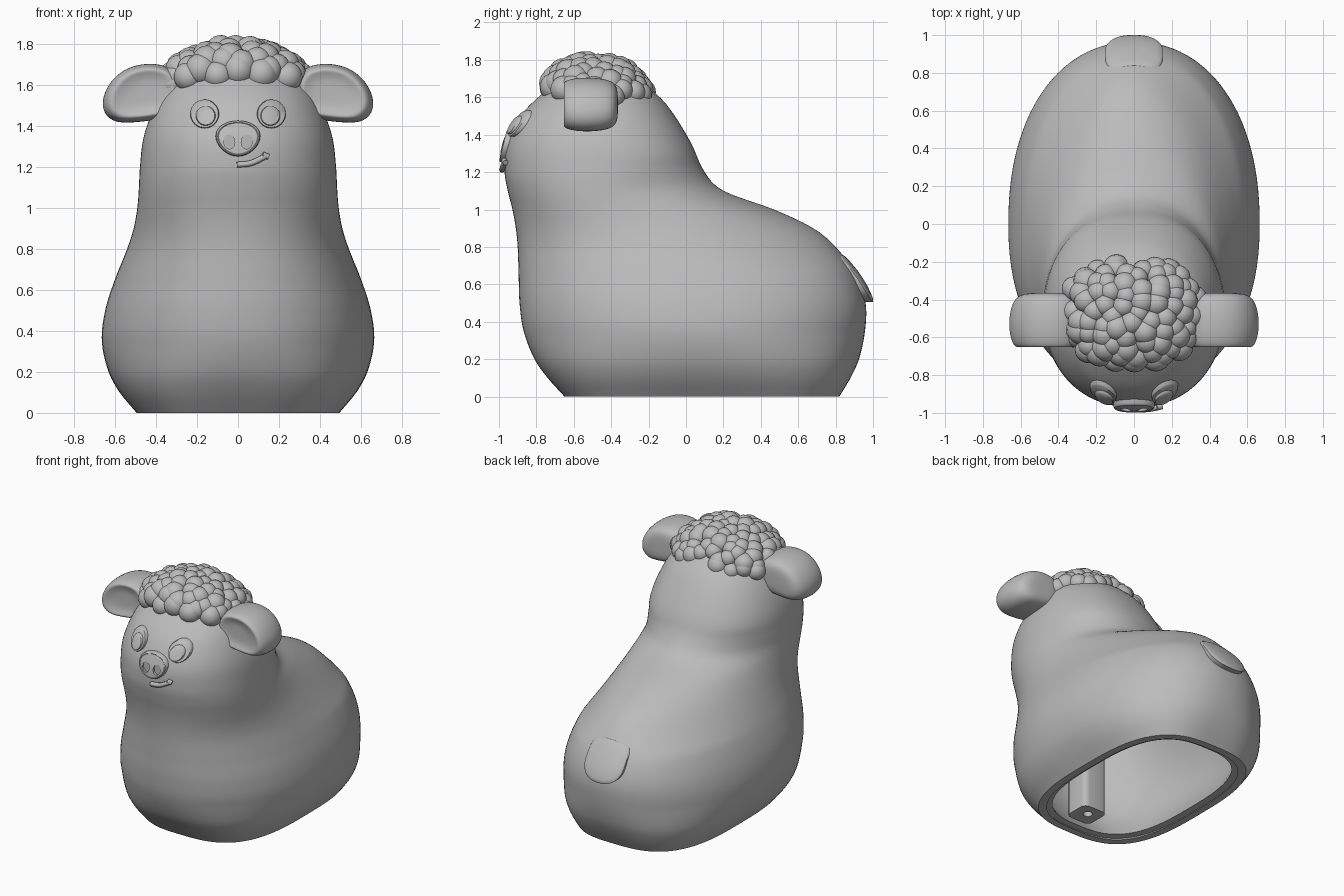
import bpy, bmesh, math, random
from mathutils import Vector, Matrix

if "Cube" in bpy.data.objects:
    bpy.data.objects.remove(bpy.data.objects["Cube"])
random.seed(4)

grey = bpy.data.materials.new("matte_grey")
grey.use_nodes = True
grey.diffuse_color = (0.5, 0.5, 0.5, 1)
grey.node_tree.nodes["Principled BSDF"].inputs["Base Color"].default_value = grey.diffuse_color

# Body sections: height, front y, back y, half width, y of the widest point
SECTIONS = [
    (0, -.65, .82, .495, .08), (.1, -.74, .88, .578, .05), (.2, -.81, .925, .632, .03),
    (.35, -.868, .957, .665, 0), (.5, -.89, .96, .649, -.03), (.65, -.895, .91, .602, -.08),
    (.8, -.9, .8, .542, -.18), (.9, -.91, .68, .51, -.28), (1, -.928, .47, .492, -.38),
    (1.1, -.953, .2, .484, -.44), (1.2, -.97, .1, .479, -.45), (1.35, -.958, .03, .46, -.46),
    (1.5, -.885, -.06, .405, -.47), (1.6, -.79, -.14, .34, -.47), (1.7, -.66, -.27, .22, -.47),
    (1.76, -.5, -.44, .03, -.47)]


def section(z):
    """Smoothly interpolated front, back, half width and centre at height z."""
    n = len(SECTIONS) - 1
    i = max(k for k in range(n) if SECTIONS[k][0] <= max(z, 0))
    a, b = SECTIONS[i], SECTIONS[i + 1]
    p, q = SECTIONS[max(i - 1, 0)], SECTIONS[min(i + 2, n)]
    h = b[0] - a[0]
    t = (z - a[0]) / h
    out = []
    for c in range(1, 5):
        m0 = (b[c] - p[c]) / (b[0] - p[0]) * h
        m1 = (q[c] - a[c]) / (q[0] - a[0]) * h
        out.append((2*t**3 - 3*t**2 + 1) * a[c] + (t**3 - 2*t**2 + t) * m0
                   + (3*t**2 - 2*t**3) * b[c] + (t**3 - t**2) * m1)
    return out


def squareness(z, side):
    """Superellipse exponent: boxier at the base, leaner behind the neck."""
    n = 2.2 + .8 * max(0, 1 - z / .35) ** 1.5
    if side > 0:
        n -= .4 * max(0, 1 - ((z - .98) / .3) ** 2)
    return n


def surface_y(x, z, side):
    """Body surface at x, z on the front (-1) or back (1)."""
    front, back, w, mid = section(z)
    reach = mid - front if side < 0 else back - mid
    n = squareness(z, side)
    return mid + side * reach * max(0, 1 - abs(x / w) ** n) ** (1 / n)


def signed_power(v, p):
    return math.copysign(abs(v) ** p, v)


def shade(obj, angle):
    bpy.ops.object.select_all(action='DESELECT')
    obj.select_set(True)
    bpy.context.view_layer.objects.active = obj
    bpy.ops.object.shade_smooth_by_angle(angle=math.radians(angle))


def finish(name, bm, angle=40):
    bmesh.ops.recalc_face_normals(bm, faces=bm.faces)
    mesh = bpy.data.meshes.new(name)
    bm.to_mesh(mesh)
    bm.free()
    obj = bpy.data.objects.new(name, mesh)
    bpy.context.collection.objects.link(obj)
    mesh.materials.append(grey)
    shade(obj, angle)
    return obj


def loft(name, rings, angle=40):
    """Skin closed rings of points and cap both ends."""
    bm = bmesh.new()
    loops = [[bm.verts.new(p) for p in ring] for ring in rings]
    n = len(loops[0])
    for a, b in zip(loops, loops[1:]):
        for k in range(n):
            bm.faces.new((a[k], a[(k + 1) % n], b[(k + 1) % n], b[k]))
    for loop in (loops[0], loops[-1]):
        centre = bm.verts.new(sum((v.co for v in loop), Vector()) / n)
        for k in range(n):
            bm.faces.new((loop[k], loop[(k + 1) % n], centre))
    return finish(name, bm, angle)


def oval(cx, cz, rx, rz, n=40, taper=0):
    """Oval in x, z; taper makes the top wider than the bottom."""
    turn = [math.tau * k / n for k in range(n)]
    return [(cx + rx * math.cos(a) * (1 + taper * math.sin(a)), cz + rz * math.sin(a)) for a in turn]


def pad(name, outline, steps, side=-1, lift=lambda z: 0, angle=40):
    """Raised patch that follows the body; steps are (scale, height) pairs."""
    n = len(outline)
    cx, cz = (sum(p[i] for p in outline) / n for i in (0, 1))
    rings = []
    for s, d in steps:
        pts = [(cx + (x - cx) * s, cz + (z - cz) * s) for x, z in outline]
        rings.append([(x, surface_y(x, z, side) + side * (d + (lift(z) if d > 0 else 0)), z)
                      for x, z in pts])
    return loft(name, rings, angle)


# Hollow body with a stepped rim underneath
def body_ring(z, inset=0, n=112):
    front, back, w, mid = section(z)
    ring = []
    for k in range(n):
        a = math.tau * k / n
        side = 1 if math.sin(a) > 0 else -1
        c, s = (signed_power(f(a), 2 / squareness(z, side)) for f in (math.cos, math.sin))
        reach = back - mid if side > 0 else mid - front
        ring.append(((w - inset) * c, mid + (reach - inset) * s, z))
    return ring


levels = 72
rings = [body_ring(1.76 * (1 - k / levels)) for k in range(levels + 1)]
rings += [body_ring(0, .05), body_ring(.022, .05), body_ring(.022, .1)]
rings += [body_ring(.06 + .1 * k, .11) for k in range(16)]
loft("body", rings)


def drill(target, matrix):
    """Cut a round hole and discard the cutter."""
    bm = bmesh.new()
    bmesh.ops.create_cone(bm, cap_ends=True, segments=32, radius1=1, radius2=1, depth=1, matrix=matrix)
    cutter = finish("cutter", bm)
    cutter.hide_render = True
    mod = target.modifiers.new("hole", 'BOOLEAN')
    mod.operation, mod.object, mod.solver = 'DIFFERENCE', cutter, 'EXACT'
    bpy.context.view_layer.objects.active = target
    bpy.ops.object.modifier_apply(modifier=mod.name)
    bpy.data.objects.remove(cutter)
    shade(target, 30)


# Screw post against the inside of the front wall
bm = bmesh.new()
bmesh.ops.create_cube(bm, size=1, matrix=Matrix.Translation((0, -.48, .5)) @ Matrix.Diagonal((.19, .19, .88, 1)))
upright = [e for e in bm.edges if abs(e.verts[0].co.z - e.verts[1].co.z) > .5]
bmesh.ops.bevel(bm, geom=upright, offset=.04, segments=4, affect='EDGES', profile=.5)
post = finish("screw_post", bm)
drill(post, Matrix.Translation((0, -.47, .06)) @ Matrix.Diagonal((.03, .03, .2, 1)))

# Ears: almost flat in front, rounded behind
EAR = [(.28, 1.65), (.36, 1.7), (.46, 1.705), (.55, 1.68), (.62, 1.62), (.66, 1.54),
       (.655, 1.465), (.6, 1.42), (.52, 1.42), (.42, 1.43), (.28, 1.46)]
EAR_STEPS = [(.25, -.636), (.5, -.638), (.7, -.648), (.82, -.656), (.92, -.64), (.99, -.6),
             (1.025, -.55), (1.02, -.49), (.96, -.43), (.86, -.39), (.66, -.368), (.3, -.364)]
for side, label in ((1, "left"), (-1, "right")):
    ear = loft(label + "_ear", [[(side * (.44 + (x - .44) * s), y, 1.56 + (z - 1.56) * s)
                                 for x, z in EAR] for s, y in EAR_STEPS], 80)
    smooth = ear.modifiers.new("smooth", 'SUBSURF')
    smooth.levels = smooth.render_levels = 2

    # Eyes: flat disc with a smaller raised disc set low and inward
    pad(label + "_eye", oval(side * .163, 1.46, .07, .07),
        [(1, -.03), (1, .018), (.95, .025), (.3, .025)])
    pad(label + "_pupil", oval(side * .158, 1.451, .048, .048),
        [(1, -.01), (1, .033), (.92, .04), (.4, .042)])

# Snout with two nostrils
snout = pad("snout", oval(0, 1.34, .108, .087, 48, .14),
            [(.3, -.03), (1, -.03), (1, .018), (.96, .026), (.91, .028), (.87, .024), (.3, .025)])
for side in (1, -1):
    drill(snout, Matrix.Translation((side * .043, -1.02, 1.325)) @ Matrix.Rotation(side * .15, 4, 'Y')
          @ Matrix.Rotation(math.pi / 2, 4, 'X') @ Matrix.Diagonal((.027, .036, .09, 1)))


# Crooked smile with a cheek tick
def stroke(name, points):
    curve = bpy.data.curves.new(name, 'CURVE')
    curve.dimensions = '3D'
    curve.bevel_depth, curve.bevel_resolution, curve.use_fill_caps = .016, 1, True
    spline = curve.splines.new('BEZIER')
    spline.bezier_points.add(len(points) - 1)
    for bp, (x, z) in zip(spline.bezier_points, points):
        bp.co = (x, surface_y(x, z, -1) - .013, z)
        bp.handle_left_type = bp.handle_right_type = 'AUTO'
    curve.materials.append(grey)
    bpy.context.collection.objects.link(bpy.data.objects.new(name, curve))


stroke("mouth", [(-.005, 1.212), (.06, 1.219), (.105, 1.238), (.135, 1.255)])
stroke("cheek_tick", [(.12, 1.262), (.148, 1.25)])

# Tail: a flap that lifts away from the body towards its tip
tail_outline = []
for k in range(48):
    c, s = math.cos(math.tau * k / 48), math.sin(math.tau * k / 48)
    power = .5 if s > 0 else .85
    tail_outline.append((.152 * signed_power(c, power), .63 + .125 * signed_power(s, power)))
pad("tail", tail_outline, [(.3, -.04), (1, -.04), (1, .003), (.95, .008), (.8, .012), (.3, .012)],
    1, lambda z: .16 * max(0, .73 - z), 50)

# Woolly curls over the crown: larger and higher at the brow, lower at the sides
bm = bmesh.new()
total = 84
golden = math.pi * (3 - math.sqrt(5))
for k in range(total):
    up = 1 - .8 * (k + .5) / total
    spread = math.sqrt(1 - up * up)
    a = k * golden + random.uniform(-.12, .12)
    brow = max(0, -math.sin(a)) ** 2 * spread
    temple = math.cos(a) ** 2 * spread ** 3
    spot = Vector((-.01 + .355 * spread * signed_power(math.cos(a), .85),
                   -.468 + .253 * spread * signed_power(math.sin(a), .85),
                   1.57 + .207 * up + .04 * brow - .025 * temple))
    r = random.uniform(.056, .07) + .014 * brow
    bmesh.ops.create_icosphere(bm, subdivisions=3, radius=r, matrix=Matrix.Translation(spot))
finish("wool_curls", bm, 60)
